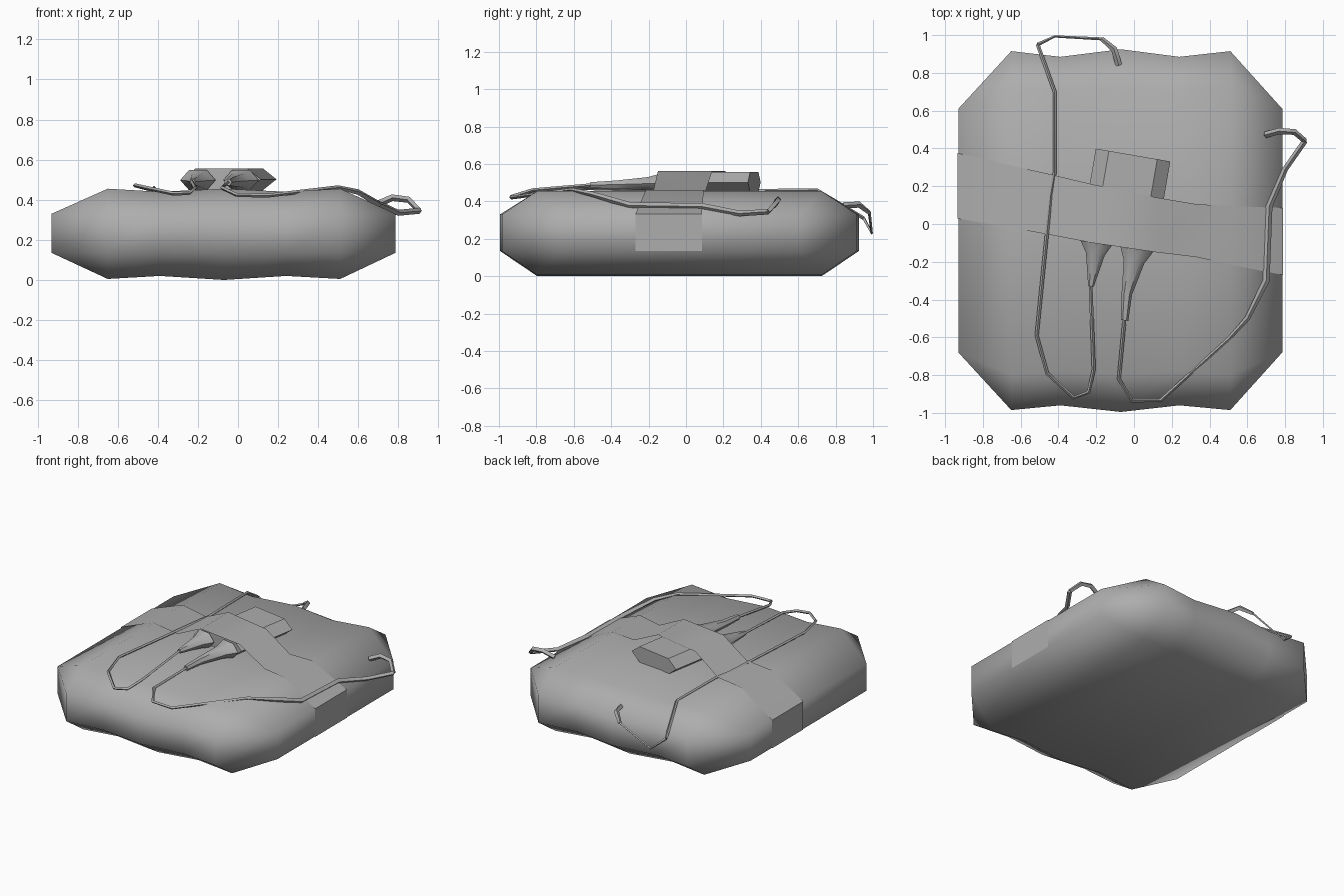
import bpy, math
from mathutils import Vector

grey = bpy.data.materials.new("plain grey")
grey.diffuse_color = (0.42, 0.42, 0.42, 1)


def make(name, verts, faces, angle):
    me = bpy.data.meshes.new(name)
    me.from_pydata(verts, [], faces)
    me.materials.append(grey)
    ob = bpy.data.objects.new(name, me)
    bpy.context.collection.objects.link(ob)
    bpy.ops.object.select_all(action='DESELECT')
    ob.select_set(True)
    bpy.context.view_layer.objects.active = ob
    bpy.ops.object.mode_set(mode='EDIT')
    bpy.ops.mesh.select_all(action='SELECT')
    bpy.ops.mesh.remove_doubles(threshold=0.0005)
    if name != "strap":
        bpy.ops.mesh.normals_make_consistent(inside=False)
    bpy.ops.object.mode_set(mode='OBJECT')
    bpy.ops.object.shade_smooth_by_angle(angle=math.radians(angle))
    return ob


def loft(name, rings, angle, caps=True):
    n = len(rings[0])
    verts = [p for r in rings for p in r]
    faces = [(i * n + j, i * n + (j + 1) % n, (i + 1) * n + (j + 1) % n, (i + 1) * n + j)
             for i in range(len(rings) - 1) for j in range(n)]
    if caps:
        faces += [tuple(range(n)), tuple(range((len(rings) - 1) * n, len(rings) * n))]
    return make(name, verts, faces, angle)


# Lobed pack body: octagonal sections along x
# x, y front, y back, inset of the flat top, z bottom, z top
sections = [(-0.65, -0.985, 0.915, 0.19, 0.005, 0.455), (-0.39, -0.96, 0.885, 0.18, 0.02, 0.44),
            (-0.07, -0.995, 0.925, 0.20, 0.0, 0.455), (0.24, -0.96, 0.885, 0.18, 0.02, 0.44),
            (0.51, -0.985, 0.915, 0.19, 0.005, 0.455)]
ZL, ZH = 0.135, 0.33


def end_ring(x):
    a, b = -0.68, 0.61
    return [(x, a, ZL), (x, a, ZH), (x, a + 0.001, ZH), (x, b - 0.001, ZH),
            (x, b, ZH), (x, b, ZL), (x, b - 0.001, ZL), (x, a + 0.001, ZL)]


rings = [end_ring(-0.93)]
for x, a, b, s, z0, z1 in sections:
    rings.append([(x, a, ZL), (x, a, ZH), (x, a + s, z1), (x, b - s, z1),
                  (x, b, ZH), (x, b, ZL), (x, b - s, z0), (x, a + s, z0)])
rings.append(end_ring(0.785))
# collapse the near-coincident corners of the end rings
for r in (rings[0], rings[-1]):
    r[2], r[3], r[6], r[7] = r[1], r[4], r[5], r[0]
loft("pack_body", rings, 80)

# Strap: open sheet draped over pack and device (x, y front, y back, z)
path = [(-0.935, 0.03, 0.375, 0.135), (-0.935, 0.03, 0.375, 0.333), (-0.65, -0.02, 0.31, 0.46),
        (-0.43, -0.06, 0.26, 0.455), (-0.22, -0.10, 0.21, 0.562), (0.12, -0.15, 0.14, 0.562),
        (0.33, -0.175, 0.105, 0.455), (0.51, -0.215, 0.095, 0.46), (0.789, -0.27, 0.085, 0.333),
        (0.789, -0.27, 0.085, 0.135)]
sv = [p for x, a, b, z in path for p in ((x, a, z), (x, b, z))]
make("strap", sv, [(2 * i, 2 * i + 2, 2 * i + 3, 2 * i + 1) for i in range(len(path) - 1)], 30)

# Flattened hexagonal device block, turned slightly
along = Vector((-0.17, -0.985, 0))
across = Vector((0.985, -0.17, 0))
profile = [(-0.2, 0.502), (-0.13, 0.557), (0.13, 0.557), (0.2, 0.502), (0.13, 0.447), (-0.13, 0.447)]
start = Vector((-0.005, 0.365, 0))
loft("device_block", [[start + along * d + across * u + Vector((0, 0, z)) for u, z in profile]
                      for d in (0, 0.46)], 30)


# Tapered hexagonal nozzles: points are x, y, z, half width, half height
def nozzle(name, pts):
    rs = []
    for x, y, z, w, h in pts:
        c = Vector((x, y, z))
        rs.append([c + across * (w * math.cos(k * math.pi / 3))
                   + Vector((0, 0, h * math.sin(k * math.pi / 3))) for k in range(6)])
    loft(name, rs, 50)


nozzle("short_nozzle", [(-0.2, -0.09, 0.498, 0.09, 0.058), (-0.205, -0.16, 0.495, 0.05, 0.04),
                        (-0.228, -0.33, 0.49, 0.015, 0.015)])
nozzle("long_nozzle", [(0.015, -0.13, 0.498, 0.09, 0.058), (0.0, -0.2, 0.495, 0.055, 0.04),
                       (-0.038, -0.37, 0.49, 0.028, 0.025), (-0.05, -0.51, 0.487, 0.02, 0.018)])


# Wires: square tubes swept along a path (x, y, z, radius)
def wire(name, pts):
    ps = [Vector(p[:3]) for p in pts]
    rs = []
    for i, p in enumerate(ps):
        t = (ps[min(i + 1, len(ps) - 1)] - ps[max(i - 1, 0)]).normalized()
        side = t.cross(Vector((0, 0, 1))).normalized()
        up = side.cross(t)
        r = pts[i][3]
        rs.append([p + side * r, p + up * r, p - side * r, p - up * r])
    loft(name, rs, 50)


T = 0.010
wire("left_wire", [(-0.23, -0.32, 0.49, T), (-0.213, -0.77, 0.46, T), (-0.24, -0.89, 0.435, T),
                   (-0.32, -0.92, 0.43, T), (-0.46, -0.79, 0.46, T), (-0.515, -0.59, 0.472, T),
                   (-0.44, 0.16, 0.452, T), (-0.42, 0.27, 0.455, T), (-0.42, 0.70, 0.46, T),
                   (-0.51, 0.95, 0.31, T)])
wire("left_wire_loop", [(-0.51, 0.95, 0.31, T), (-0.42, 0.993, 0.23, 0.006),
                        (-0.17, 0.98, 0.34, 0.008)])
wire("left_wire_plug", [(-0.17, 0.98, 0.34, 0.012), (-0.105, 0.925, 0.383, 0.017),
                        (-0.08, 0.84, 0.378, 0.017)])
wire("right_wire", [(-0.05, -0.50, 0.487, T), (-0.08, -0.82, 0.46, T), (-0.01, -0.935, 0.425, T),
                    (0.14, -0.935, 0.42, T), (0.50, -0.61, 0.462, T), (0.60, -0.50, 0.438, 0.014),
                    (0.70, -0.30, 0.378, 0.018), (0.715, 0.09, 0.372, 0.018),
                    (0.80, 0.29, 0.335, 0.015), (0.905, 0.44, 0.345, 0.015)])
wire("right_wire_plug", [(0.905, 0.44, 0.345, 0.014), (0.85, 0.487, 0.40, 0.016),
                         (0.77, 0.492, 0.41, 0.017), (0.695, 0.472, 0.378, 0.017)])
